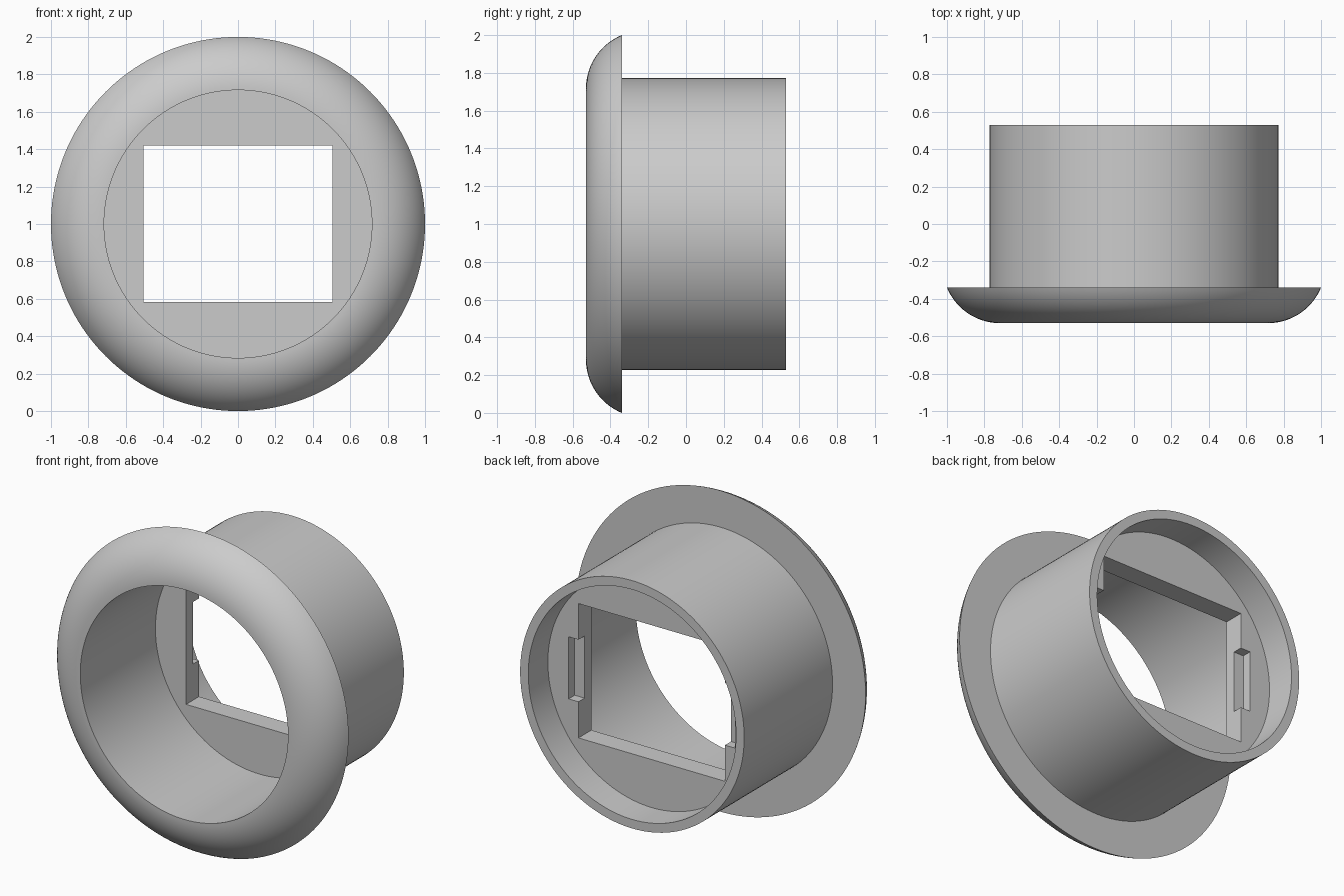
import bpy, bmesh, math
from mathutils import Matrix, Vector

if "Cube" in bpy.data.objects:
    bpy.data.objects.remove(bpy.data.objects["Cube"])

SEGMENTS = 160
R_IN, R_TUBE, R_LIP = 0.716, 0.772, 1.0
FRONT, LIP_BACK, BACK = -0.53, -0.34, 0.53
PLATE_FRONT, PLATE_BACK = 0.21, 0.337


def make_object(name, bm):
    bmesh.ops.recalc_face_normals(bm, faces=bm.faces)
    mesh = bpy.data.meshes.new(name)
    bm.to_mesh(mesh)
    bm.free()
    obj = bpy.data.objects.new(name, mesh)
    bpy.context.collection.objects.link(obj)
    return obj


def lathe(name, profile):
    """Spin a closed (radius, y) profile around the y axis through z = 1."""
    bm = bmesh.new()
    rings = []
    for i in range(SEGMENTS):
        a = 2 * math.pi * i / SEGMENTS
        rings.append([bm.verts.new((r * math.sin(a), y, 1 + r * math.cos(a)))
                      for r, y in profile])
    for i in range(SEGMENTS):
        a, b = rings[i], rings[(i + 1) % SEGMENTS]
        for j in range(len(profile) - 1):
            bm.faces.new((a[j], a[j + 1], b[j + 1], b[j]))
    # plate faces close both ends of the profile
    bm.faces.new([ring[0] for ring in rings])
    bm.faces.new([ring[-1] for ring in rings])
    return make_object(name, bm)


def cut_box(target, low, high):
    low, high = Vector(low), Vector(high)
    bm = bmesh.new()
    bmesh.ops.create_cube(bm, size=1, matrix=Matrix.Translation((low + high) / 2)
                          @ Matrix.Diagonal((*(high - low), 1)))
    cutter = make_object("cutter", bm)
    cutter.hide_render = True
    mod = target.modifiers.new("cut", 'BOOLEAN')
    mod.operation, mod.solver, mod.object = 'DIFFERENCE', 'EXACT', cutter
    bpy.context.view_layer.objects.active = target
    bpy.ops.object.modifier_apply(modifier=mod.name)
    bpy.data.objects.remove(cutter)


# rounded lip: arc tangent to the front plane, ending at the outer edge
width, depth = R_LIP - R_IN, LIP_BACK - FRONT
arc_r = (width ** 2 + depth ** 2) / (2 * depth)
sweep = math.asin(width / arc_r)
arc = [(R_IN + arc_r * math.sin(sweep * k / 20),
        FRONT + arc_r * (1 - math.cos(sweep * k / 20))) for k in range(21)]

# bore, lip, tube and rear recess in one solid with a plate across it
profile = ([(R_IN, PLATE_FRONT)] + arc +
           [(R_TUBE, LIP_BACK), (R_TUBE, BACK), (R_IN, BACK), (R_IN, PLATE_BACK)])
bezel = lathe("flanged_bezel", profile)

# rectangular window and the clip notches at its rear side edges
cut_box(bezel, (-0.505, 0.1, 0.583), (0.505, 0.45, 1.42))
cut_box(bezel, (-0.573, 0.277, 0.808), (0.573, 0.45, 1.195))

bpy.ops.object.select_all(action='DESELECT')
bezel.select_set(True)
bpy.context.view_layer.objects.active = bezel
bpy.ops.object.shade_smooth_by_angle(angle=math.radians(30))
